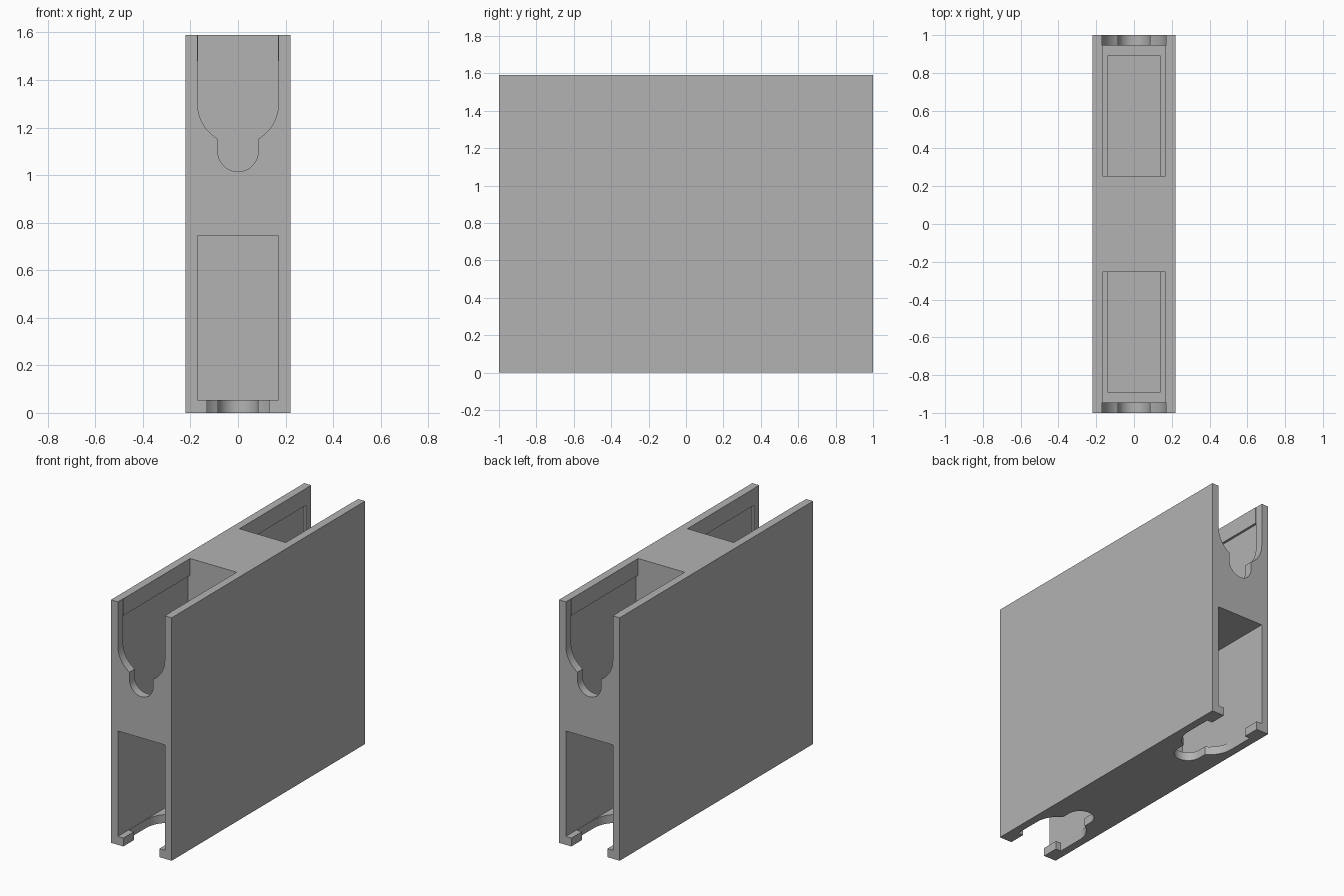
import bpy, bmesh, math
from mathutils import Matrix, Vector

old = bpy.data.objects.get("Cube")
if old:
    bpy.data.objects.remove(old, do_unlink=True)

HALF_W, HALF_L, HEIGHT = 0.22, 1.0, 1.59
PLATE = 0.055          # thickness of the slotted plates
INNER = 0.255          # half thickness of the central web

grey = bpy.data.materials.new("plain_grey")
grey.use_nodes = True
colour = (0.45, 0.45, 0.45, 1)
grey.diffuse_color = colour
grey.node_tree.nodes["Principled BSDF"].inputs["Base Color"].default_value = colour


def prism(name, outline, place, start, end):
    """Extrude a 2D outline; place(a, b, c) maps it into space."""
    bm = bmesh.new()
    rings = [[bm.verts.new(place(a, b, c)) for a, b in outline] for c in (start, end)]
    bm.faces.new(rings[0])
    bm.faces.new(rings[1])
    n = len(outline)
    for i in range(n):
        j = (i + 1) % n
        bm.faces.new((rings[0][i], rings[0][j], rings[1][j], rings[1][i]))
    bmesh.ops.recalc_face_normals(bm, faces=bm.faces)
    mesh = bpy.data.meshes.new(name)
    bm.to_mesh(mesh)
    bm.free()
    mesh.materials.append(grey)
    obj = bpy.data.objects.new(name, mesh)
    bpy.context.collection.objects.link(obj)
    return obj


def mirrored(half):
    return half + [(-x, d) for x, d in reversed(half) if x > 1e-6]


def rect(w, low, high):
    return [(-w, low), (w, low), (w, high), (-w, high)]


def keyhole(mouth, wide):
    """Keyhole outline as (x, depth from the open edge)."""
    small = 0.085
    half = [(mouth, -0.1)]
    if mouth < wide:
        half += [(mouth, 0.11), (wide, 0.11)]
    last = math.acos(small / wide)
    half += [(wide * math.cos(last * i / 12), 0.29 + wide * math.sin(last * i / 12))
             for i in range(13)]
    half += [(small * math.cos(math.pi / 2 * i / 12), 0.49 + small * math.sin(math.pi / 2 * i / 12))
             for i in range(13)]
    return mirrored(half)


def along_y(x, z, y):
    return Vector((x, y, z))


def from_top(x, depth, y):
    return Vector((x, y, HEIGHT - depth))


def from_end(x, depth, z):
    return Vector((x, HALF_L - depth, z))


body = prism("slotted_block", rect(HALF_W, 0, HEIGHT), along_y, -HALF_L, HALF_L)

# Upper pocket: narrower throat over a slightly undercut chamber
chamber = mirrored([(0.168, 1.7), (0.168, 1.48), (0.183, 1.48), (0.183, 0.84)])
cutters = [
    prism("upper_pocket_cutter", chamber, along_y, INNER, HALF_L - PLATE),
    prism("floor_recess_cutter", rect(0.14, 0.8, 0.9), along_y, INNER, 0.89),
    prism("upper_keyhole_cutter", keyhole(0.17, 0.17), from_top, HALF_L - PLATE - 0.001, 1.1),
    # Lower pocket opens at the end, with a keyhole in its floor plate
    prism("lower_pocket_cutter", rect(0.17, PLATE, 0.745), along_y, INNER, 1.1),
    prism("lower_keyhole_cutter", keyhole(0.13, 0.168), from_end, -0.1, PLATE + 0.001),
]

# Repeat the pockets at the opposite end
turn = Matrix.Rotation(math.pi, 4, "Z")
for cutter in list(cutters):
    twin = cutter.copy()
    twin.data = cutter.data.copy()
    twin.data.transform(turn)
    bpy.context.collection.objects.link(twin)
    cutters.append(twin)

for cutter in cutters:
    cutter.hide_render = True
    mod = body.modifiers.new(cutter.name, "BOOLEAN")
    mod.operation = "DIFFERENCE"
    mod.solver = "EXACT"
    mod.object = cutter

bpy.ops.object.select_all(action="DESELECT")
body.select_set(True)
bpy.context.view_layer.objects.active = body
for mod in list(body.modifiers):
    bpy.ops.object.modifier_apply(modifier=mod.name)
for cutter in cutters:
    bpy.data.objects.remove(cutter, do_unlink=True)

bpy.ops.object.shade_smooth_by_angle(angle=math.radians(30))
